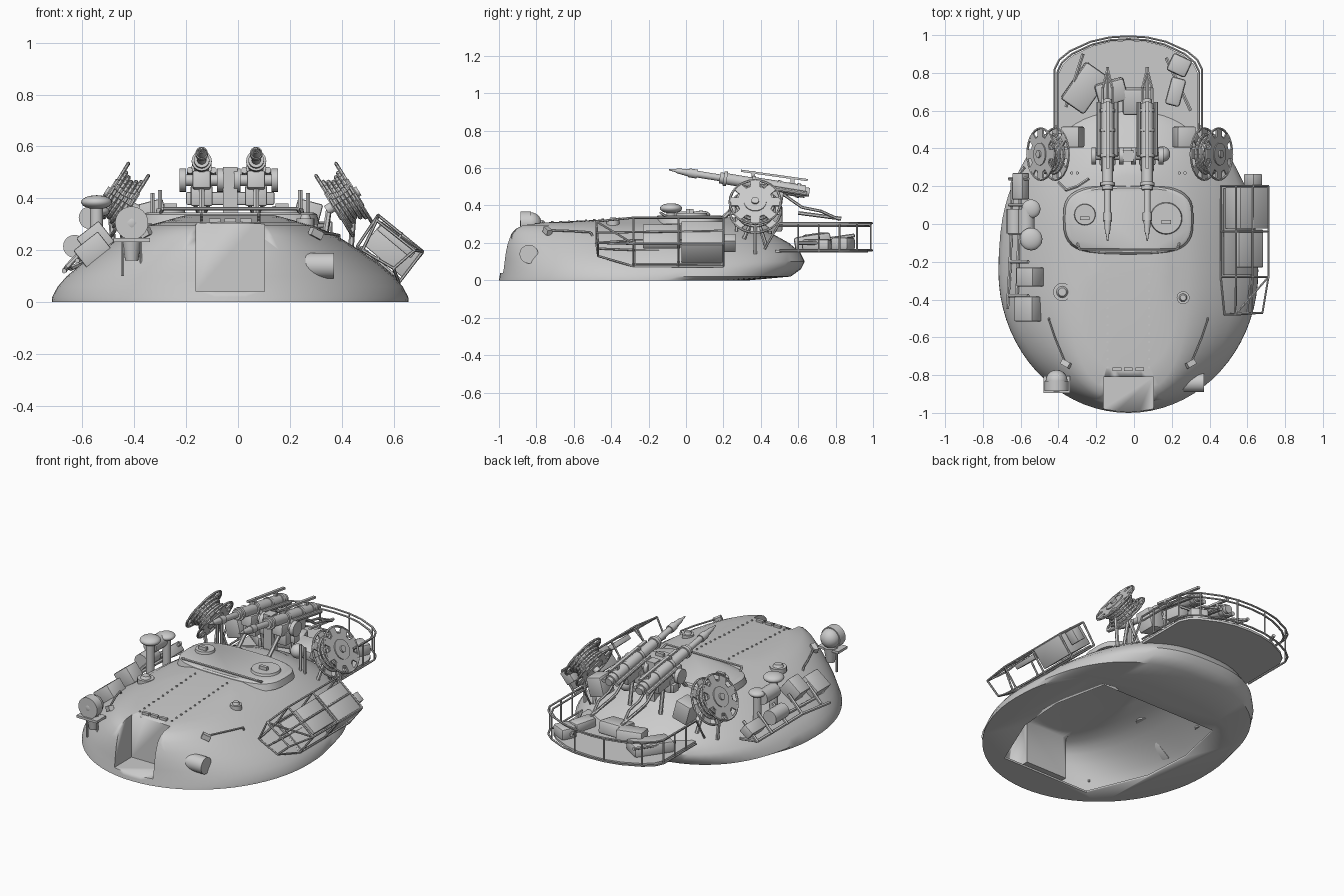
import bpy, bmesh
from math import sin, cos, pi, radians, copysign
from mathutils import Vector, Matrix, Euler
from mathutils.bvhtree import BVHTree

if "Cube" in bpy.data.objects:
    bpy.data.objects.remove(bpy.data.objects["Cube"])
CX = -0.03
bm = bmesh.new()  # shapes collect here until done() turns them into an object

def done(name, angle=35):
    bmesh.ops.recalc_face_normals(bm, faces=bm.faces)
    me = bpy.data.meshes.new(name)
    bm.to_mesh(me)
    bm.clear()
    ob = bpy.data.objects.new(name, me)
    bpy.context.collection.objects.link(ob)
    bpy.ops.object.select_all(action='DESELECT')
    ob.select_set(True)
    bpy.context.view_layer.objects.active = ob
    bpy.ops.object.shade_smooth_by_angle(angle=radians(angle))
    return ob

def cyl(a, b, r1, r2=None, n=16):
    a, b = Vector(a), Vector(b)
    m = Matrix.Translation((a + b) / 2) @ (b - a).to_track_quat('Z', 'Y').to_matrix().to_4x4()
    bmesh.ops.create_cone(bm, cap_ends=True, segments=n, radius1=r1,
                          radius2=r1 if r2 is None else r2, depth=(b - a).length, matrix=m)

def box(loc, size, rot=(0, 0, 0), bevel=0):
    m = Matrix.LocRotScale(Vector(loc), Euler([radians(v) for v in rot]), Vector(size))
    vs = bmesh.ops.create_cube(bm, size=1, matrix=m)['verts']
    if bevel:
        edges = list({e for v in vs for e in v.link_edges})
        bmesh.ops.bevel(bm, geom=edges, offset=bevel, segments=2, affect='EDGES', profile=0.5)

def ball(c, r, flat=1):
    m = Matrix.Translation(c) @ Matrix.Diagonal((1, 1, flat, 1))
    bmesh.ops.create_uvsphere(bm, u_segments=20, v_segments=12, radius=r, matrix=m)

def tubes(name, paths, r):
    for p in paths:
        for a, b in zip(p, p[1:]):
            cyl(a, b, r, n=6)
    return done(name, 50)

def loft(rings):
    vs = [[bm.verts.new(p) for p in ring] for ring in rings]
    for lo, hi in zip(vs, vs[1:]):
        for i in range(len(lo)):
            bm.faces.new((lo[i - 1], lo[i], hi[i], hi[i - 1]))
    bm.faces.new(vs[0][::-1])
    bm.faces.new(vs[-1])

def outline(z, hw, y0, y1, pf, yc=-0.25, pr=2.5, n=72):
    pts = []
    for i in range(n):
        c, s = cos(2 * pi * i / n), sin(2 * pi * i / n)
        e, ry = (2 / pf, yc - y0) if s < 0 else (2 / pr, y1 - yc)
        pts.append((CX + hw * copysign(abs(c) ** e, c), yc + ry * copysign(abs(s) ** e, s), z))
    return pts

# Cast turret shell: z, half width, front y, rear y, front squareness
levels = [(0, .688, -1, .34, 2), (.02, .686, -.997, .56, 2), (.06, .665, -.99, .615, 2),
          (.1, .63, -.985, .635, 2.05), (.15, .57, -.98, .61, 2.1), (.2, .50, -.97, .55, 2.2),
          (.25, .42, -.955, .46, 2.3), (.275, .37, -.935, .40, 2.4), (.295, .32, -.90, .37, 2.5),
          (.308, .27, -.78, .33, 2.5), (.322, .22, -.5, .30, 2.4), (.335, .17, -.27, .26, 2.2)]
loft([outline(*l) for l in levels])
tree = BVHTree.FromBMesh(bm)
hull = done("turret_shell", 40)
def surf(x, y, up=0.0):
    hit = tree.ray_cast(Vector((x, y, 2)), Vector((0, 0, -1)))[0]
    return Vector((x, y, (hit.z if hit else 0.1) + up))

# Hollow inside, angular floor opening and gun recess are cut out of the shell
loft([outline(max(z - .012, .012), w - .018, a + .018, b - .018, p) for z, w, a, b, p in levels[:1] + levels[3:]])
hollow = done("hollow_cutter")
half = [(.3, -.56), (.45, -.2), (.47, .1), (.4, .43)]
loft([[(CX + x, -.25 + y, z) for x, y in half + [(-x, y) for x, y in half[::-1]]] for z in (-.02, .03)])
opening = done("floor_cutter")
box((CX, -.96, .235), (.285, .32, .41))
tub = done("recess_wall_block")
box((CX, -.96, .24), (.265, .3, .4))
recess = done("gun_recess_cutter")
for target, cutter in ((hollow, tub), (hull, hollow), (hull, opening), (hull, recess)):
    m = target.modifiers.new("cut", 'BOOLEAN')
    m.object, m.operation, m.solver = cutter, 'DIFFERENCE', 'EXACT'
    cutter.hide_render = True
    cutter.hide_set(True)

# Raised hatch platform with hatches, rail, bolts, vents and clips
loft([outline(z, w, -.17 + d, .21 - d, 3.2, .03, 3.2, 40) for z, w, d in ((.3, .345, 0), (.338, .335, .01), (.346, .32, .02))])
done("hatch_platform")
for x, y, r in ((-.26, .05, .06), (.17, .03, .09)):
    cyl((x, y, .33), (x, y, .36), r, r * .9, n=28)
    box((x, y - .02, .37), (.05, .02, .02))
    done("roof_hatch")
tubes("platform_rail", [[(-.3, -.1, .34), (-.29, -.135, .36), (.23, -.135, .36), (.24, -.1, .34)]], .007)
for i in range(26):
    x, y = CX + (-.11, .11)[i % 2], -.76 + i // 2 * .045
    cyl(surf(x, y), surf(x, y, .006), .006, n=8)
done("roof_bolts")
for x, y, r in ((-.38, -.36, .048), (.26, -.39, .034)):
    cyl(surf(x, y, -.01), surf(x, y, .02), r, n=20)
    cyl(surf(x, y, .015), surf(x, y, .035), r * .7, r * .45)
    done("roof_vent")
for x in (-.06, 0, .06):
    box(surf(CX + x, -.77, .005), (.045, .018, .018))
done("gun_cover_clips")
for s in (-1, 1):
    tubes("side_handrail", [[surf(CX + s * x, y, u) for x, y, u in
                            ((.42, -.5, 0), (.42, -.51, .02), (.39, -.6, .02), (.34, -.72, .02))]], .006)
    box(surf(CX + s * .33, -.74, .015), (.05, .03, .03), (0, s * 25, s * 30))
    done("tow_hook")

# Sight housing on the right cheek, searchlight on a stand at the left
cyl((.26, -.84, .14), (.37, -.84, .14), .05, n=24)
done("sight_housing")
ball((-.41, -.83, .305), .058)
cyl((-.41, -.83, .305), (-.41, -.885, .305), .064, n=24)
box((-.41, -.85, .24), (.14, .09, .015))
cyl((-.41, -.83, .16), (-.41, -.83, .25), .025, .04)
for x in (-.445, -.375):
    cyl((x, -.84, .1), (x, -.84, .25), .006, n=6)
done("searchlight")

# Twin launchers: sloping tubes on a central post
for gx in (-.14, .07):
    def along(u, dz=0, dx=0):
        return Vector((gx + dx, -.09 + .75 * u, .592 - .122 * u + dz))
    for a, b, r1, r2 in ((0, .05, .004, .009), (.05, .14, .012, .02), (.14, .2, .024, .024), (.2, .4, .018, .018),
                         (.36, .62, .03, .03), (.6, .97, .034, .034), (.97, 1, .024, .024)):
        cyl(along(a), along(b), r1, r2)
    for u in (.4, .6, .78, .92):
        cyl(along(u - .012), along(u + .012), .039)
    for dx in (-.045, .045):
        cyl(along(.6, -.01, dx), along(.98, -.01, dx), .013, n=10)
    done("launcher_tube")
    box(along(.75, .06), (.018, .36, .012), (-8, 0, 0))
    for u in (.6, .88):
        box(along(u, .035), (.015, .02, .06))
    done("launcher_sight_bar")
    box((gx, .4, .455), (.07, .24, .07), (-9, 0, 0), .008)
    box((gx, .36, .41), (.085, .1, .08), bevel=.008)
    cyl((gx - .085, .36, .47), (gx + .085, .36, .47), .022)
    for s in (-1, 1):
        cyl((gx + s * .06, .36, .47), (gx + s * .085, .36, .47), .045, n=20)
    done("launcher_cradle")
    tubes("launcher_grip", [[(gx + o, .52, .46), (gx + o, .62, .39), (gx + o, .72, .37), (gx, .82, .325)]
                            for o in (-.025, .025)], .008)
    tubes("launcher_leg", [[(gx, .3, .43), surf(gx, .2)], [(gx, .42, .42), surf(gx, .45)]], .012)
box((CX, .36, .4), (.055, .06, .24))
box((CX, .38, .40), (.34, .05, .05), bevel=.006)
done("launcher_post")

# Cable reels leaning inward on each side, with gearbox and brackets
for s, x in ((-1, -.455), (1, .41)):
    ax, e1, c = Vector((s * cos(.55), 0, sin(.55))), Vector((0, 1, 0)), Vector((x, .37, .395))
    def spoke(t):
        return e1 * cos(t) + ax.cross(e1) * sin(t)
    def circle(r, off):
        return [c + ax * off + spoke(pi * i / 14) * r for i in range(29)]
    cyl(c - ax * .055, c + ax * .055, .06, n=24)
    cyl(c - ax * .08, c + ax * .065, .02)
    for off in (-.045, .045):
        cyl(c + ax * (off - .004), c + ax * (off + .004), .095, n=24)
        for i in range(8):
            d = spoke(pi * i / 4)
            m = Matrix((d, ax.cross(d), ax)).transposed().to_4x4() @ Matrix.Diagonal((.05, .05, .008, 1))
            bmesh.ops.create_cube(bm, size=1, matrix=Matrix.Translation(c + ax * off + d * .11) @ m)
    done("cable_reel")
    tubes("reel_rim", [circle(.136, o) for o in (-.045, .045)], .007)
    tubes("wound_cable", [circle(.08 + .6 * abs(o), o) for o in (-.034, -.017, 0, .017, .034)], .009)
    tubes("reel_stand", [[c - ax * .07, surf(x - s * .08, .37 + d)] for d in (-.06, .06)]
          + [[c + ax * .05, surf(x + s * .02, .37)]], .011)
    box((CX + s * .295, .46, .33), (.1, .11, .12), (0, s * 15, 0), .008)
    done("reel_gearbox")
    tubes("deck_bracket", [[surf(CX + s * v, .27), surf(CX + s * v, .27, .16)] for v in (.27, .3)], .009)
ball((.15, .37, .33), .042)
done("roof_dome")
tubes("deck_cable", [[surf(x, y, .008) for x, y in ((-.4, .22), (-.36, .18), (-.3, .2), (-.24, .24))]], .008)

# Rear stowage basket with curved rail, floor, posts and cargo
def rail(z, d=0.0):
    pts = [(.39, .5), (.39, .82), (.365, .87), (.31, .915), (.2, .965), (.1, .988)]
    full = pts + [(0, .994)] + [(-x, y) for x, y in pts[::-1]]
    return [Vector((CX + x * (1 - 2.5 * d), y - d, z)) for x, y in full]
loft([rail(z, .022) for z in (.148, .162)])
done("basket_floor")
top, low = rail(.305), rail(.16)
tubes("basket_rails", [low, top, rail(.29, .015), [top[0], surf(.36, .42)], [top[-1], surf(-.42, .42)]], .006)
tubes("basket_posts", [[a, b] for a, b in zip(low[1::2], top[1::2])]
      + [[(CX + x, y, .155), (CX + x, y, .305)] for x in (-.39, .39) for y in (.6, .71)], .005)
for nm, loc, size, rot in (("folded_tarp", (-.26, .72, .19), (.15, .24, .07), (0, 5, -35)),
                           ("rolled_tarp", (-.12, .7, .21), (.16, .12, .08), (8, 0, 15)),
                           ("ammo_crate", (.24, .84, .195), (.11, .1, .07), (0, 0, -25)),
                           ("tool_case", (.22, .7, .19), (.08, .15, .06), (0, 0, -15)),
                           ("stowed_bag", (.02, .65, .2), (.16, .14, .08), (10, 0, 0))):
    box(loc, size, rot, .015)
    done(nm)
tubes("stowed_poles", [[(-.36, .62, .2), (-.27, .9, .24)], [(-.14, .6, .36), (-.14, .83, .33)],
                       [(.07, .6, .36), (.07, .83, .33)], [(.3, .6, .2), (.17, .88, .2)]], .01)

# Right side rack: tilted frame following the slope, tapered at the front
rear, mid, mouth = [[(x, y, z) for x, z in ((.46, .215), (.62, .075), (.712, .195), (.54, .335))] for y in (.2, -.04, -.28)]
front = [(.48, -.48, .2), (.6, -.47, .13), (.68, -.47, .2), (.535, -.48, .315)]
paths = [q + q[:1] for q in (rear, mid, mouth, front)] + [list(p) for p in zip(front, mouth, rear)]
paths += [[(.625, -.48, .255), (.63, .2, .265)], [front[3], mouth[2]], [(.54, -.48, .17), (.54, .2, .145)]]
tubes("side_rack_frame", paths, .006)
for nm, loc, size in (("side_rack_floor", (.55, -.04, .15), (.2, .46, .01)), ("side_rack_box", (.6, .085, .205), (.2, .22, .125)),
                      ("side_rack_lid", (.61, -.13, .235), (.17, .2, .03)), ("side_rack_can", (.63, .235, .2), (.06, .06, .08))):
    box(loc, size, (0, 40, 0), .004)
    done(nm)

# Left side equipment: domed sensors, boxes and rails
for y, r, z in ((.08, .05, .35), (-.08, .06, .385)):
    ball((-.545, y, z), r, .45)
    cyl((-.545, y, .17), (-.545, y, z), .025)
    done("domed_sensor")
for x, z in ((-.57, .325), (-.63, .215)):
    cyl((x, -.05, z), (x, .08, z), .044, n=20)
    done("sensor_drum")
for loc, size in (((-.55, -.28, .24), (.11, .1, .1)), ((-.56, -.45, .2), (.12, .13, .09)), ((-.6, .2, .19), (.07, .14, .06))):
    box(loc, size, (0, -38, 0), .006)
    done("left_stowage_box")
tubes("left_rails", [[(-.67, -.45, .12), (-.655, -.2, .14), (-.645, .22, .13), (-.58, .3, .16)], [(-.62, -.4, .16), (-.6, .25, .17)]]
      + [[(-.66, y, .135), (-.56, y, .24)] for y in (-.38, -.2, -.05, .1, .24)], .01)
